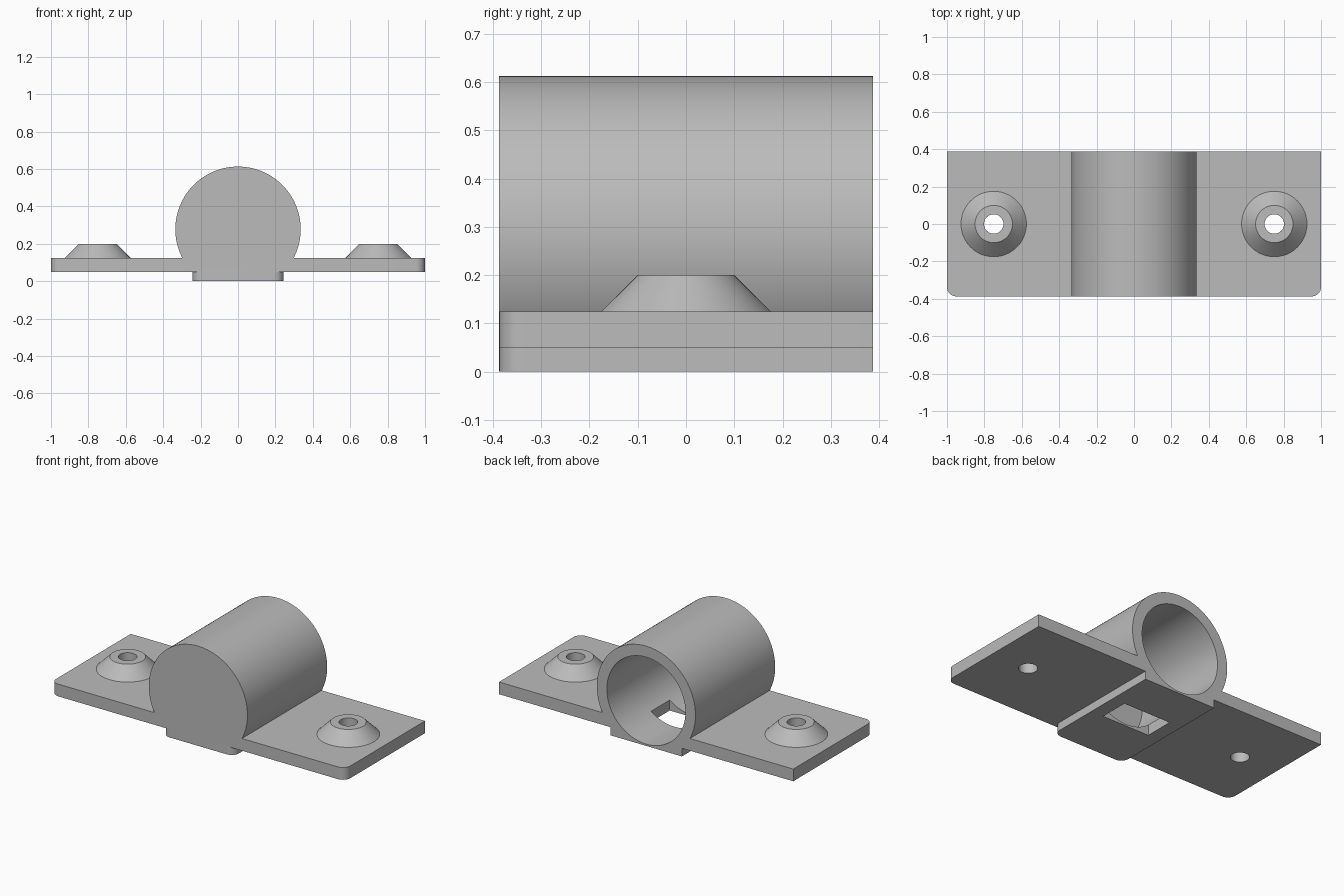
import bpy
import bmesh
import math

cube = bpy.data.objects.get("Cube")
if cube:
    bpy.data.objects.remove(cube, do_unlink=True)

grey = bpy.data.materials.new("light_grey")
grey.use_nodes = True
colour = (0.5, 0.5, 0.5, 1)
grey.diffuse_color = colour
grey.node_tree.nodes["Principled BSDF"].inputs["Base Color"].default_value = colour

HALF_Y = 0.387
TUBE_R, TUBE_Z = 0.335, 0.278
BORE_R, BORE_END = 0.267, -0.25
PLATE_Z, PLATE_TOP = 0.05, 0.125
BOSS_X = 0.75


def prism(name, points, offset):
    """Extrude a closed outline of 3D points along an offset."""
    bm = bmesh.new()
    face = bm.faces.new([bm.verts.new(p) for p in points])
    new = bmesh.ops.extrude_face_region(bm, geom=[face])["geom"]
    bmesh.ops.translate(bm, vec=offset, verts=[v for v in new if isinstance(v, bmesh.types.BMVert)])
    bmesh.ops.recalc_face_normals(bm, faces=bm.faces)
    mesh = bpy.data.meshes.new(name)
    bm.to_mesh(mesh)
    bm.free()
    mesh.materials.append(grey)
    obj = bpy.data.objects.new(name, mesh)
    bpy.context.collection.objects.link(obj)
    return obj


def rounded_slab(name, half_x, z0, z1, r=0.05):
    """Slab with its two front corners rounded."""
    pts = [(half_x, HALF_Y, z0), (-half_x, HALF_Y, z0)]
    for cx, start in ((r - half_x, math.pi), (half_x - r, 1.5 * math.pi)):
        for i in range(9):
            a = start + i * math.pi / 16
            pts.append((cx + r * math.cos(a), r - HALF_Y + r * math.sin(a), z0))
    return prism(name, pts, (0, 0, z1 - z0))


def arc_xz(r, y, start, end, count):
    return [(r * math.cos(a), y, TUBE_Z + r * math.sin(a))
            for a in (start + (end - start) * i / count for i in range(count + 1))]


def disc(r, x, z):
    return [(x + r * math.cos(i * math.tau / 48), r * math.sin(i * math.tau / 48), z)
            for i in range(48)]


def combine(target, other, operation):
    mod = target.modifiers.new(operation.lower(), "BOOLEAN")
    mod.operation = operation
    mod.solver = "EXACT"
    mod.object = other
    bpy.context.view_layer.objects.active = target
    bpy.ops.object.modifier_apply(modifier=mod.name)
    bpy.data.objects.remove(other, do_unlink=True)


# Flat mounting plate
bracket = rounded_slab("tube_bracket", 1.0, PLATE_Z, PLATE_TOP)

# Tube body, cut flat at the underside of the plate
flat = math.asin((PLATE_Z - TUBE_Z) / TUBE_R)
outline = arc_xz(TUBE_R, -HALF_Y, flat, math.pi - flat, 96)
combine(bracket, prism("tube", outline, (0, 2 * HALF_Y, 0)), "UNION")

# Foot block below the tube
combine(bracket, rounded_slab("foot_block", 0.243, 0, 0.1), "UNION")

# Conical screw bosses
for x in (-BOSS_X, BOSS_X):
    bpy.ops.mesh.primitive_cone_add(vertices=48, radius1=0.2, radius2=0.1,
                                    depth=0.1, location=(x, 0, 0.15))
    combine(bracket, bpy.context.object, "UNION")

# Blind bore open at the back
bore = arc_xz(BORE_R, BORE_END, 0, math.tau, 96)[:-1]
combine(bracket, prism("bore_cutter", bore, (0, 1, 0)), "DIFFERENCE")

# Rectangular window through the underside
window = [(-0.16, -0.07, -0.1), (0.16, -0.07, -0.1), (0.16, 0.11, -0.1), (-0.16, 0.11, -0.1)]
combine(bracket, prism("window_cutter", window, (0, 0, 0.3)), "DIFFERENCE")

# Screw holes
for x in (-BOSS_X, BOSS_X):
    combine(bracket, prism("hole_cutter", disc(0.052, x, -0.1), (0, 0, 0.5)), "DIFFERENCE")

# One colour, smooth curves with sharp edges
bracket.data.materials.clear()
bracket.data.materials.append(grey)
for poly in bracket.data.polygons:
    poly.material_index = 0
bpy.ops.object.select_all(action="DESELECT")
bracket.select_set(True)
bpy.context.view_layer.objects.active = bracket
bpy.ops.object.shade_smooth_by_angle(angle=math.radians(25))
